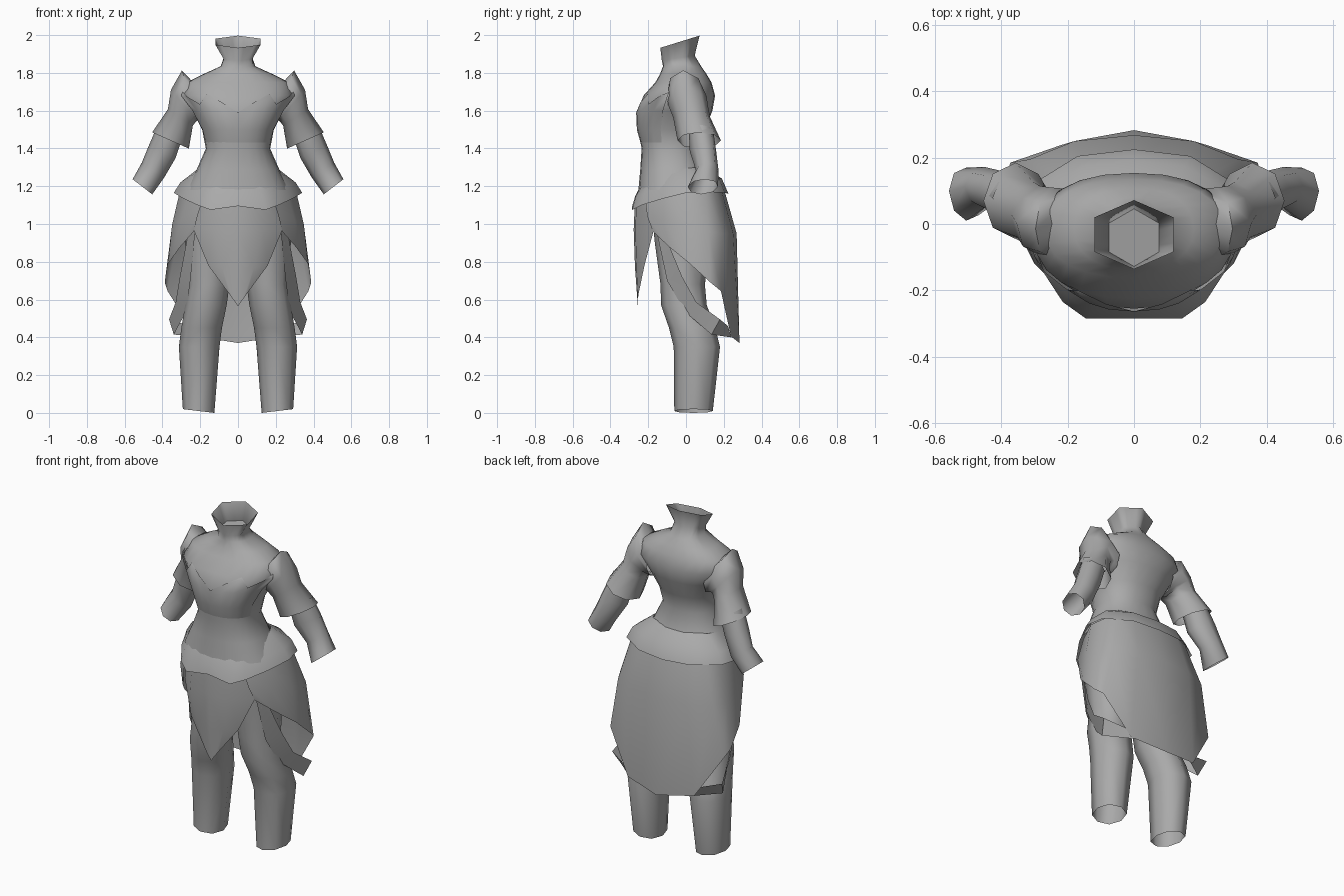
import bpy, bmesh, math
from mathutils import Vector

cube = bpy.data.objects.get("Cube")
if cube:
    bpy.data.objects.remove(cube, do_unlink=True)

grey = bpy.data.materials.new("plain_grey")
grey.use_nodes = True
COLOUR = (0.4, 0.4, 0.4, 1)
grey.diffuse_color = COLOUR
grey.node_tree.nodes["Principled BSDF"].inputs["Base Color"].default_value = COLOUR


def loft(name, rows, closed=True, cap=False, mirror=False):
    """Skin a list of equally long point rows, optionally mirrored across x."""
    bm = bmesh.new()
    grid = [[bm.verts.new(p) for p in row] for row in rows]
    n = len(rows[0])
    for a, b in zip(grid, grid[1:]):
        for i in range(n if closed else n - 1):
            j = (i + 1) % n
            bm.faces.new((a[i], a[j], b[j], b[i]))
    if cap:
        bm.faces.new(grid[-1])
    bmesh.ops.remove_doubles(bm, verts=bm.verts, dist=0.0005)
    bmesh.ops.recalc_face_normals(bm, faces=bm.faces)
    mesh = bpy.data.meshes.new(name)
    bm.to_mesh(mesh)
    bm.free()
    mesh.materials.append(grey)
    obj = bpy.data.objects.new(name, mesh)
    bpy.context.collection.objects.link(obj)
    if mirror:
        obj.modifiers.new("mirror", 'MIRROR').use_clip = True
    bpy.ops.object.select_all(action='DESELECT')
    obj.select_set(True)
    bpy.context.view_layer.objects.active = obj
    bpy.ops.object.shade_smooth_by_angle(angle=math.radians(75))


def oval(angle, w, front, back, power=1.0):
    """Point on a rounded outline; angle 0 is the front, a half turn the back."""
    s, c = math.sin(angle), math.cos(angle)
    bend = lambda v: math.copysign(abs(v) ** power, v)
    return w * bend(s), (front + back) / 2 - (back - front) / 2 * bend(c)


def turn(n):
    return [2 * math.pi * i / n for i in range(n)]


def tilted(centre, u, v):
    c, u, v = Vector(centre), Vector(u), Vector(v)
    return [c + u * math.cos(a) + v * math.sin(a) for a in turn(8)]


# Torso: height, half width, front, back
TORSO = [(1.18, .275, -.252, .15), (1.29, .218, -.242, .11), (1.4, .17, -.235, .075),
         (1.5, .19, -.255, .1), (1.6, .24, -.255, .14), (1.68, .3, -.225, .154),
         (1.75, .27, -.162, .135), (1.795, .18, -.137, .108), (1.835, .092, -.122, .08)]
COLUMNS = turn(24)


def torso_point(angle, z, grow=1.0):
    for lo, hi in zip(TORSO, TORSO[1:]):
        if z <= hi[0]:
            break
    t = (z - lo[0]) / (hi[0] - lo[0])
    w, f, b = (p + (q - p) * t for p, q in zip(lo[1:], hi[1:]))
    x, y = oval(angle, w, f, b, .88)
    return x * grow, y * grow, z


def collar_ring(z, w, front, back, lean):
    """Six-sided ring with four points along each side, leaning with depth."""
    corners = [Vector((*oval(a, w, front, back), 0)) for a in turn(6)]
    ring = []
    for a, b in zip(corners, corners[1:] + corners[:1]):
        ring += [a.lerp(b, i / 4) for i in range(4)]
    return [(p.x, p.y, z + lean * p.y) for p in ring]


throat = collar_ring(1.885, .087, -.128, .046, .15)
loft("torso_and_collar", [[torso_point(a, r[0]) for a in COLUMNS] for r in TORSO]
     + [throat, collar_ring(1.975, .138, -.136, .072, .31)])
loft("throat_plate", [throat], cap=True)

# Bodice shell with a zigzag neckline
NECKLINE = list(zip(COLUMNS, (1.59, 1.645, 1.69, 1.635, 1.675, 1.7)))
loft("bodice", [[torso_point(a, min(z, top), grow) for a, top in NECKLINE]
                for z, grow in [(1.4, .99), (1.5, 1.02), (1.6, 1.035), (1.68, 1.035), (1.7, 1.035)]],
     closed=False, mirror=True)

# Sleeves growing out of the torso, with a pointed shoulder
loft("sleeve", [
    tilted((.19, .015, 1.62), (.005, 0, .085), (0, -.09, 0)),
    tilted((.25, .005, 1.675), (.047, -.02, .138), (0, -.105, 0)),
    tilted((.285, .01, 1.63), (.07, -.005, .08), (0, -.105, 0)),
    tilted((.305, .03, 1.565), (.066, 0, .043), (0, -.098, 0)),
    tilted((.357, .07, 1.442), (.097, 0, .043), (0, -.115, 0))], mirror=True)

# Forearms, open at the wrist
loft("forearm", [
    tilted((.36, .08, 1.49), (.065, 0, .035), (0, -.065, 0)),
    tilted((.4, .09, 1.385), (.07, .01, .035), (0, -.07, 0)),
    tilted((.45, .112, 1.285), (.06, 0, .038), (0, -.06, 0)),
    tilted((.506, .09, 1.197), (.052, .01, .04), (0, -.08, 0))], mirror=True)

# Belt, half of it from front centre to back centre
loft("belt", [
    [(0, -.238, 1.21), (.11, -.225, 1.215), (.16, -.185, 1.24), (.2, -.1, 1.285),
     (.208, 0, 1.295), (.18, .055, 1.3), (.1, .09, 1.3), (0, .1, 1.3)],
    [(0, -.268, 1.15), (.13, -.268, 1.14), (.2, -.22, 1.165), (.265, -.11, 1.2),
     (.305, 0, 1.22), (.285, .1, 1.235), (.15, .175, 1.24), (0, .19, 1.24)],
    [(0, -.285, 1.095), (.145, -.285, 1.075), (.215, -.235, 1.1), (.29, -.12, 1.135),
     (.34, 0, 1.165), (.315, .115, 1.17), (.17, .205, 1.165), (0, .225, 1.16)]],
    closed=False, mirror=True)

# Wrapped skirt, half of it from front hip to back centre
loft("back_skirt", [
    [(.19, -.215, 1.12), (.26, -.12, 1.16), (.305, 0, 1.185), (.285, .1, 1.19),
     (.235, .15, 1.19), (.15, .185, 1.19), (0, .2, 1.19)],
    [(.215, -.205, 1.04), (.3, -.12, 1.02), (.348, .01, 1), (.352, .12, .96),
     (.315, .195, .95), (.18, .25, .95), (0, .268, .95)],
    [(.235, -.175, .96), (.305, -.09, .88), (.37, .02, .79), (.388, .13, .69),
     (.373, .185, .645), (.22, .238, .405), (0, .283, .37)]],
    closed=False, mirror=True)

# Pointed front panel
loft("front_panel", [
    [(0, -.27, 1.13), (.12, -.262, 1.13), (.2, -.2, 1.13)],
    [(0, -.277, .97), (.13, -.268, .97), (.235, -.17, .97)],
    [(0, -.27, .77), (.085, -.262, .77), (.157, -.22, .78)],
    [(0, -.255, .565), (.025, -.255, .6), (.05, -.25, .635)]],
    closed=False, mirror=True)

# Hip straps sweeping down to the back hem
loft("hip_strap", [
    [(.225, -.16, .98), (.262, -.12, .96)],
    [(.252, -.1, .7), (.308, -.02, .72)],
    [(.275, -.005, .535), (.33, .055, .585)],
    [(.34, .135, .415), (.365, .18, .495)],
    [(.2, .24, .4), (.25, .222, .46)]], closed=False, mirror=True)

# Legs, open at the ankle: height, inner, outer, front, back
LEG = [(1.15, .01, .25, -.19, .14), (.9, .02, .28, -.165, .13), (.68, .045, .265, -.135, .1),
       (.57, .06, .28, -.132, .11), (.45, .085, .3, -.09, .155), (.35, .098, .313, -.065, .18),
       (.01, .125, .292, -.062, .142)]
leg = []
for z, inner, outer, f, b in LEG:
    mid = (inner + outer) / 2
    ring = [oval(a, (outer - inner) / 2, f, b, .9) for a in turn(8)]
    leg.append([(mid + x, y, z + (.12 * x if z < .1 else 0)) for x, y in ring])
loft("leg", leg, mirror=True)
